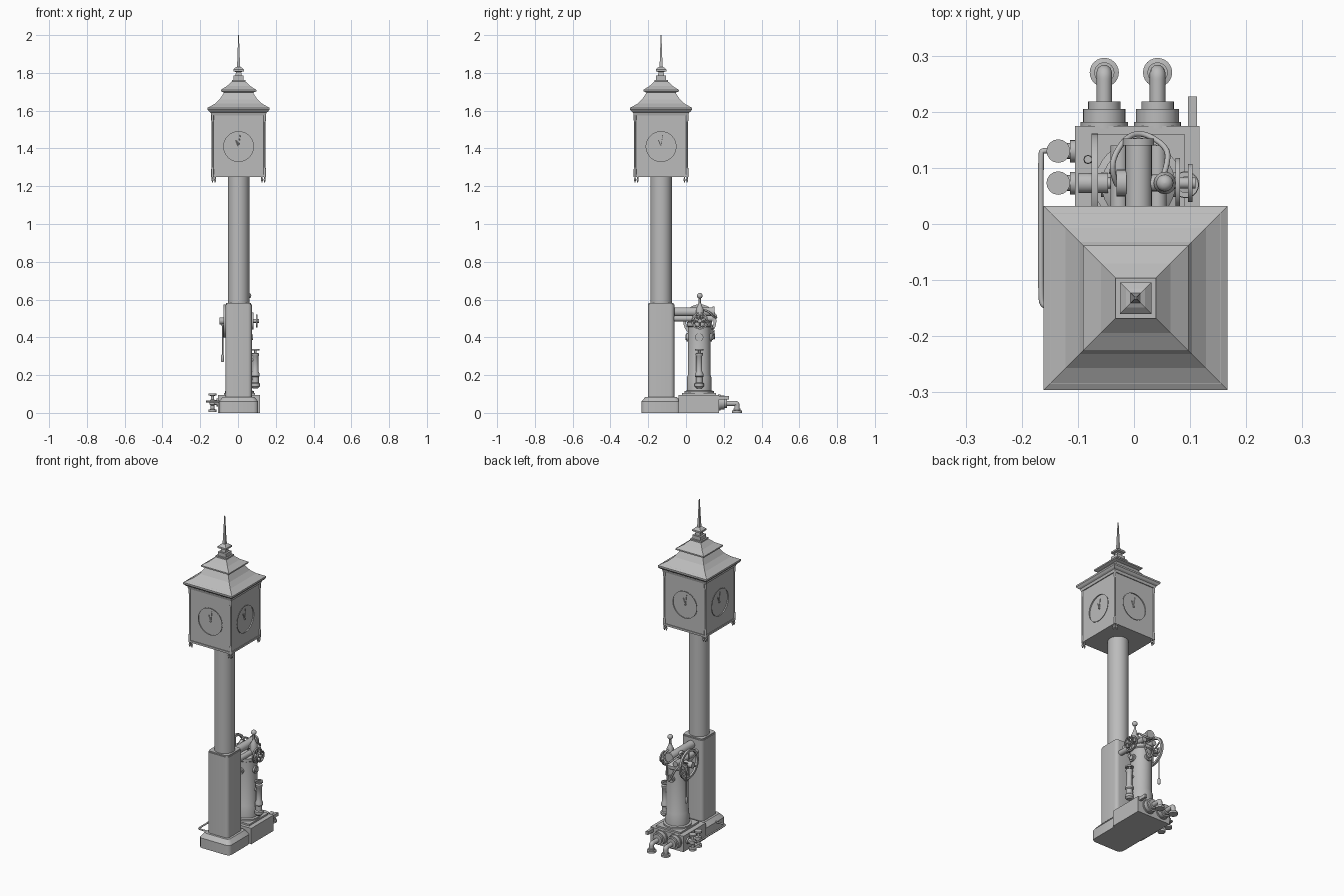
import bpy, bmesh, math
from mathutils import Vector, Matrix

old = bpy.data.objects.get("Cube")
if old:
    bpy.data.objects.remove(old, do_unlink=True)

grey = bpy.data.materials.new("stone grey")
grey.use_nodes = True
tone = (0.5, 0.5, 0.5, 1)
grey.diffuse_color = tone
grey.node_tree.nodes["Principled BSDF"].inputs["Base Color"].default_value = tone

X, Y, Z = Vector((1, 0, 0)), Vector((0, 1, 0)), Vector((0, 0, 1))


def finish(name, bm, smooth=True):
    bmesh.ops.recalc_face_normals(bm, faces=bm.faces)
    mesh = bpy.data.meshes.new(name)
    bm.to_mesh(mesh)
    bm.free()
    mesh.materials.append(grey)
    if smooth:
        mesh.shade_smooth()
        mesh.set_sharp_from_angle(angle=math.radians(40))
    obj = bpy.data.objects.new(name, mesh)
    bpy.context.collection.objects.link(obj)
    return obj


def lathe(name, profile, at, axis=Z, sides=24, closed=False):
    """Turn (radius, height) pairs round an axis; four sides make a square section."""
    square = sides == 4
    scale, phase = (math.sqrt(2), math.pi / 4) if square else (1, 0)
    turn = Z.rotation_difference(axis).to_matrix()
    bm = bmesh.new()
    rings = []
    for r, h in profile:
        ring = []
        for i in range(sides):
            a = phase + math.tau * i / sides
            p = Vector((r * scale * math.cos(a), r * scale * math.sin(a), h))
            ring.append(bm.verts.new(Vector(at) + turn @ p))
        rings.append(ring)
    pairs = list(zip(rings, rings[1:])) + ([(rings[-1], rings[0])] if closed else [])
    for a, b in pairs:
        for i in range(sides):
            j = (i + 1) % sides
            bm.faces.new((a[i], a[j], b[j], b[i]))
    if not closed:
        bm.faces.new(rings[0])
        bm.faces.new(rings[-1])
    return finish(name, bm, not square)


def rod(name, a, b, r, sides=16):
    d = Vector(b) - Vector(a)
    return lathe(name, [(r, 0), (r, d.length)], a, d.normalized(), sides)


def box(name, low, high, bevel=0, segments=1):
    low, high = Vector(low), Vector(high)
    bm = bmesh.new()
    bmesh.ops.create_cube(bm, size=1, matrix=Matrix.Translation((low + high) / 2)
                          @ Matrix.Diagonal((high - low).to_4d()))
    if bevel:
        upright = [e for e in bm.edges if abs(e.verts[0].co.z - e.verts[1].co.z) > 0.001]
        bmesh.ops.bevel(bm, geom=upright, offset=bevel, segments=segments, affect='EDGES', profile=0.5)
    return finish(name, bm, bevel > 0)


def tube(name, points, r):
    """Round pipe along a smooth path."""
    curve = bpy.data.curves.new(name, 'CURVE')
    curve.dimensions = '3D'
    curve.bevel_depth, curve.bevel_resolution = r, 3
    curve.resolution_u, curve.use_fill_caps = 6, True
    s = curve.splines.new('NURBS')
    s.points.add(len(points) - 1)
    for p, co in zip(s.points, points):
        p.co = (*co, 1)
    s.use_endpoint_u, s.order_u = True, 3
    curve.materials.append(grey)
    obj = bpy.data.objects.new(name, curve)
    bpy.context.collection.objects.link(obj)


def wheel(name, at, axis, r, thick, spokes):
    """Hand wheel with rim, hub and spokes."""
    t = thick / 2
    w = r * 0.16
    lathe(name + "_rim", [(r - w, -t), (r, -t), (r, t), (r - w, t)], at, axis, 32, True)
    lathe(name + "_hub", [(r * .2, -thick), (r * .2, thick)], at, axis, 16)
    turn = Z.rotation_difference(axis)
    for i in range(spokes):
        a = math.tau * i / spokes
        tip = Vector(at) + turn @ Vector((math.cos(a), math.sin(a), 0)) * (r - w / 2)
        rod(name + "_spoke", at, tip, thick * .4, 8)


# Clock tower: plinth, pedestal and column
CX, CY = 0.003, -0.132
C = (CX, CY, 0)
plinth = box("plinth", (CX - .104, CY - .104, 0), (CX + .104, CY + .104, .06), .025, 3)
lathe("plinth_slope", [(.09, .055), (.07, .085)], C, sides=4)
bm = bmesh.new()
bm.from_mesh(plinth.data)
top = [f for f in bm.faces if f.normal.z > .9]
lid = bmesh.ops.extrude_face_region(bm, geom=top)["geom"]
bmesh.ops.delete(bm, geom=top, context='FACES_ONLY')
for v in [g for g in lid if isinstance(g, bmesh.types.BMVert)]:
    v.co = Vector((CX + (v.co.x - CX) * .8, CY + (v.co.y - CY) * .8, .085))
bm.to_mesh(plinth.data)
bm.free()
box("pedestal", (CX - .07, CY - .07, .08), (CX + .07, CY + .07, .575), .02, 4)
box("pedestal_cap", (CX - .066, CY - .066, .575), (CX + .066, CY + .066, .582), .02, 4)
lathe("column", [(.057, .58), (.057, 1.255)], C, sides=32)

# Clock housing with a sunken dial on each side
H = .139
housing = lathe("clock_housing", [(H, 1.25), (H, 1.59)], C, sides=4)
for axis in (X, Y):
    for sign in (-1, 1):
        d = axis * sign
        centre = Vector((CX, CY, 1.41)) + d * H
        cutter = lathe("dial_cutter", [(.082, -.007), (.082, .02)], centre, d, 48)
        mod = housing.modifiers.new("dial", 'BOOLEAN')
        mod.object, mod.operation, mod.solver = cutter, 'DIFFERENCE', 'EXACT'
        bpy.context.view_layer.objects.active = housing
        bpy.ops.object.modifier_apply(modifier=mod.name)
        bpy.data.objects.remove(cutter, do_unlink=True)
        lathe("dial_rim", [(.079, 0), (.079, .002), (.083, .002), (.083, 0)], centre, d, 48, True)
        floor = centre - d * .005
        side = Z.cross(d)
        lathe("dial_boss", [(.005, -.002), (.005, .005)], floor, d, 12)
        rod("minute_hand", floor, floor + Z * .06 + side * .008, .002, 6)
        rod("hour_hand", floor, floor + Z * .035 - side * .014, .003, 6)
lathe("housing_sill", [(.143, 1.25), (.143, 1.262)], C, sides=4)
for sx in (-1, 1):
    for sy in (-1, 1):
        px, py = CX + sx * .138, CY + sy * .138
        lathe("corner_post", [(.007, 1.25), (.007, 1.29), (.005, 1.30), (.005, 1.54),
                              (.007, 1.55), (.007, 1.59)], (px, py, 0), sides=12)
        for ox, oy in ((0, 0), (.014, 0), (0, .014)):
            lathe("corner_pendant", [(.004, 1.255), (.004, 1.24), (.006, 1.235), (.002, 1.22)],
                  (px - sx * ox, py - sy * oy, 0), sides=10)

# Two tier curved roof and finial
lathe("eaves", [(.144, 1.575), (.148, 1.59), (.156, 1.595), (.164, 1.605), (.164, 1.615),
                (.152, 1.622)], C, sides=4)
lathe("lower_roof", [(.158, 1.618), (.125, 1.637), (.1, 1.66), (.08, 1.69), (.073, 1.705)], C, sides=4)
lathe("upper_roof", [(.075, 1.695), (.094, 1.702), (.094, 1.71), (.062, 1.73), (.036, 1.755),
                     (.036, 1.763)], C, sides=4)
lathe("finial", [(.027, 1.76), (.027, 1.785), (.016, 1.785), (.014, 1.805), (.028, 1.808),
                 (.028, 1.818), (.017, 1.828), (.009, 1.832), (.007, 1.86), (.002, 2.0)], C, sides=4)

# Engine bed and vertical boiler
box("engine_bed", (-.105, -.04, 0), (.117, .175, .096))
box("bed_plate", (-.075, -.02, .096), (.09, .16, .106))
BX, BY = .008, .07
lathe("boiler", [(.078, .1), (.078, .115), (.066, .118), (.064, .19), (.06, .2), (.06, .455),
                 (.066, .46), (.066, .478), (.05, .49), (.03, .5)], (BX, BY, 0), sides=32)
for d in (X, -X, Y, -Y):
    lathe("boiler_port", [(.022, .04), (.022, .067), (.014, .067), (.014, .072)], (BX, BY, .4), d, 16)

# Pipes joining the boiler to the pedestal
rod("main_feed", (BX, -.07, .535), (BX, .15, .535), .024, 20)
for s in (-1, 1):
    rod("side_feed", (BX + s * .034, -.07, .5), (BX + s * .034, .14, .5), .016)
lathe("feed_cap", [(.028, 0), (.028, .012)], (BX, .14, .535), Y)

# Cross shaft, valve barrels and wheels
rod("cross_shaft", (-.095, .073, .487), (.11, .073, .487), .01)
for x, r in ((-.09, .018), (-.055, .018), (-.022, .024), (.012, .024), (.048, .02)):
    lathe("shaft_barrel", [(r, -.009), (r, .009)], (x, .073, .53 if abs(x) < .03 else .487), X, 20)
rod("valve_barrel", (-.03, .073, .53), (.06, .073, .53), .015)
wheel("large_wheel", (-.07, .073, .487), X, .088, .012, 6)
wheel("right_wheel", (.078, .073, .487), X, .045, .008, 5)
wheel("small_wheel", (.1, .073, .487), X, .034, .008, 4)
rod("crank_pin", (-.088, .115, .49), (-.065, .115, .49), .006)
lathe("crank_handle", [(.005, .27), (.008, .275), (.008, .3), (.004, .31), (.004, .46),
                       (.007, .47), (.007, .5)], (-.082, .115, 0), sides=12)

# Governor ball and looped hose
rod("ball_stem", (.055, .073, .48), (.055, .073, .61), .006)
lathe("elbow_body", [(.02, .5), (.02, .55), (.012, .565), (.008, .58)], (.055, .073, 0), sides=16)
ball = [(.015 * math.sin(math.pi * i / 8) + .0003, .62 - .015 * math.cos(math.pi * i / 8)) for i in range(9)]
lathe("governor_ball", ball, (.055, .073, 0), sides=16)
tube("hose", [(-.03, .07, .53), (-.045, .1, .56), (-.02, .15, .53), (.01, .165, .5),
              (.05, .145, .51), (.065, .12, .54), (.05, .08, .55)], .005)
tube("hanging_hose", [(-.04, .09, .5), (-.03, .14, .48), (.01, .152, .38), (.03, .14, .42),
                      (.04, .13, .5)], .005)

# Upright pump on the side of the boiler
lathe("side_pump", [(.014, .13), (.024, .14), (.024, .155), (.018, .16), (.018, .19), (.023, .195),
                    (.023, .205), (.016, .22), (.016, .3), (.02, .305), (.02, .315), (.006, .318),
                    (.006, .335)], (.092, .07, 0), sides=20)
lathe("pump_wheel", [(.014, .329), (.023, .329), (.023, .337), (.014, .337)], (.092, .07, 0), closed=True)
rod("pump_wheel_bar", (.072, .07, .333), (.112, .07, .333), .004, 8)
for z in (.18, .28):
    rod("pump_bracket", (BX, .07, z), (.092, .07, z), .009)

# Rear outlets bending down to flanged feet
for x in (-.053, .042):
    lathe("outlet_flange", [(.042, .17), (.042, .182), (.038, .182), (.038, .205), (.029, .205),
                            (.029, .218)], (x, 0, .055), Y)
    tube("outlet_pipe", [(x, .21, .05), (x, .25, .05), (x, .27, .05), (x, .27, .03), (x, .27, .005)], .014)
    lathe("outlet_foot", [(.026, 0), (.026, .012), (.018, .014), (.018, .022)], (x, .27, 0))
box("rear_lug", (.096, .17, .07), (.112, .227, .09))

# Side valves and the narrow return pipe
for y in (.073, .13):
    lathe("side_valve", [(.021, .005), (.021, .018), (.01, .02), (.01, .04), (.016, .045), (.016, .065),
                         (.009, .07), (.009, .09), (.021, .092), (.021, .102)], (-.135, y, 0), sides=16)
    rod("valve_neck", (-.135, y, .055), (-.1, y, .055), .014)
    lathe("valve_collar", [(.02, 0), (.02, .01)], (-.104, y, .055), -X, 16)
tube("return_pipe", [(-.135, .13, .06), (-.163, .132, .06), (-.166, .125, .06), (-.166, 0, .06),
                     (-.166, -.13, .06), (-.163, -.145, .06), (-.15, -.147, .06), (-.09, -.147, .06)], .005)
